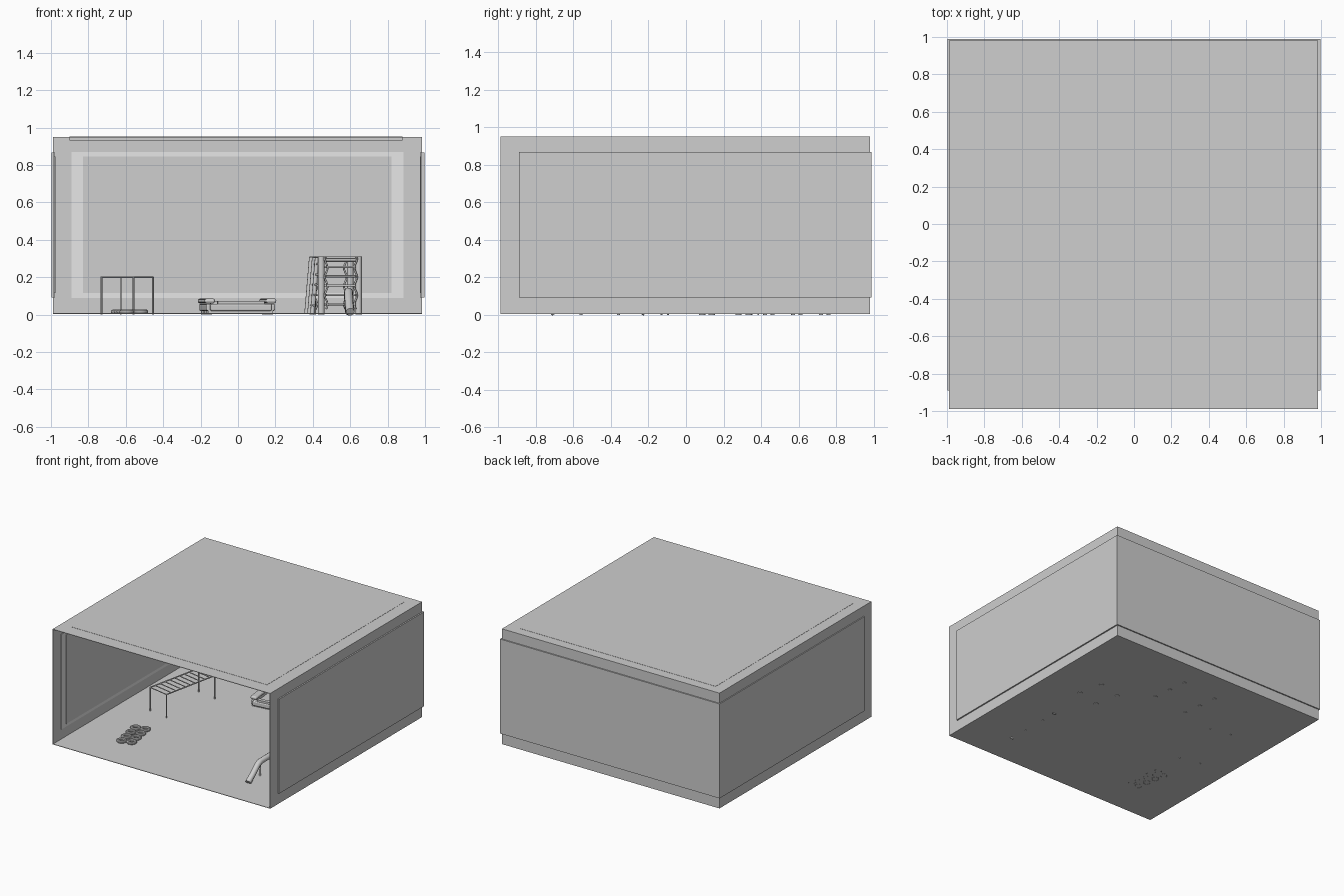
import bpy, math
from mathutils import Vector, Matrix

if "Cube" in bpy.data.objects:
    bpy.data.objects.remove(bpy.data.objects["Cube"])


def mat(name, v):
    m = bpy.data.materials.new(name)
    m.diffuse_color = (v, v, v, 1)
    m.use_nodes = True
    m.node_tree.nodes["Principled BSDF"].inputs["Base Color"].default_value = m.diffuse_color
    return m


GREY = mat("mid grey", 0.62)
LIGHT = mat("light grey", 0.83)


def box(name, lo, hi, m=GREY, bevel=0.0):
    bpy.ops.mesh.primitive_cube_add(size=1)
    o = bpy.context.object
    o.name = name
    lo, hi = Vector(lo), Vector(hi)
    d = hi - lo
    o.data.transform(Matrix.Translation((lo + hi) / 2) @ Matrix.Diagonal((d.x, d.y, d.z, 1)))
    o.data.materials.append(m)
    if bevel:
        b = o.modifiers.new("bevel", "BEVEL")
        b.width, b.segments = bevel, 3
    return o


def tube(name, pts, r, cyclic=False):
    c = bpy.data.curves.new(name, "CURVE")
    c.dimensions = "3D"
    c.bevel_depth, c.bevel_resolution, c.use_fill_caps = r, 3, True
    s = c.splines.new("POLY")
    s.points.add(len(pts) - 1)
    for p, q in zip(s.points, pts):
        p.co = (*q, 1)
    s.use_cyclic_u = cyclic
    o = bpy.data.objects.new(name, c)
    bpy.context.collection.objects.link(o)
    c.materials.append(GREY)
    return o


# Room shell, open at the front
X0, X1, Y0, Y1, Z0, Z1, T = -0.99, 0.985, -0.99, 0.98, 0.004, 0.95, 0.004
box("floor", (X0, Y0, Z0), (X1, Y1, Z0 + T))
box("roof", (X0, Y0, Z1 - T), (X1, Y1, Z1))
box("left_wall", (X0, Y0, Z0), (X0 + T, Y1, Z1))
box("right_wall", (X1 - T, Y0, Z0), (X1, Y1, Z1))
box("back_wall", (X0, Y1 - T, Z0), (X1, Y1, Z1))

# Outer cladding panels meeting at the back corners
box("left_cladding", (-0.998, -0.89, 0.092), (X0, 0.99, 0.867))
box("right_cladding", (X1, -0.89, 0.092), (0.996, 0.99, 0.867))
box("back_cladding", (X0, Y1, 0.092), (X1, 0.99, 0.867))
box("roof_panel", (-0.9, -0.88, 0.93), (0.88, 0.9, 0.9515))

# Inner panels: light surround with a grey centre
box("back_surround", (-0.89, 0.970, 0.09), (0.885, 0.977, 0.87), LIGHT)
box("back_panel", (-0.83, 0.966, 0.115), (0.82, 0.971, 0.845))
for side, x, d in (("left", X0 + T, 1), ("right", X1 - T, -1)):
    a, b, c = x, x + 0.005 * d, x + 0.009 * d
    box(side + "_surround", (min(a, b), -0.89, 0.09), (max(a, b), 0.88, 0.87), LIGHT)
    box(side + "_panel", (min(b, c), -0.83, 0.115), (max(b, c), 0.82, 0.845))

# Tyres lying in two slanted rows of four
for i in range(4):
    for j in range(2):
        x = -0.58 - 0.0153 * (i - 1.5) + 0.074 * (j - 0.5)
        y = -0.525 + 0.081 * (i - 1.5) + 0.022 * (j - 0.5)
        bpy.ops.mesh.primitive_torus_add(location=(x, y, 0.015), major_radius=0.028, minor_radius=0.012,
                                         major_segments=28, minor_segments=10)
        t = bpy.context.object
        t.name = "tyre"
        t.data.materials.append(GREY)
        bpy.ops.object.shade_smooth_by_angle()

# Monkey bars
A, B = Vector((-0.73, -0.096, 0.2)), Vector((-0.558, -0.13, 0.2))
D, C = Vector((-0.627, 0.385, 0.2)), Vector((-0.455, 0.35, 0.2))
for p in (A, B, C, D):
    tube("bars_post", [(p.x, p.y, 0.0), p], 0.005)
tube("bars_rail_left", [A, D], 0.005)
tube("bars_rail_right", [B, C], 0.005)
for i in range(11):
    tube("bars_rung", [A.lerp(D, i / 10), B.lerp(C, i / 10)], 0.004)

# Arched balance beam on two posts
tube("balance_beam", [(0.6, -0.725, 0.015), (0.595, -0.66, 0.055), (0.592, -0.59, 0.11), (0.591, -0.555, 0.122),
                      (0.59, -0.38, 0.122), (0.59, -0.345, 0.11), (0.592, -0.28, 0.055), (0.595, -0.215, 0.015)],
     0.023)
for y in (-0.56, -0.36):
    tube("beam_post", [(0.592, y, 0.0), (0.592, y, 0.115)], 0.008)

# Sandbox with raised corner seats
parts = []
W, H = 0.165, 0.16
for s in (-1, 1):
    parts.append(box("sandbox_side", (s * W - 0.02, -H, 0.02), (s * W + 0.02, H, 0.058), GREY, 0.008))
    parts.append(box("sandbox_end", (-W, s * H - 0.02, 0.02), (W, s * H + 0.02, 0.058), GREY, 0.008))
    parts.append(box("sandbox_seat", (s * W - 0.028, -H, 0.06), (s * W + 0.028, H, 0.086), GREY, 0.012))
    parts.append(box("sandbox_rim", (-W + 0.04, s * H - 0.015, 0.058), (W - 0.04, s * H + 0.015, 0.074)))
    for t in (-0.15, 0, 0.15):
        parts.append(box("sandbox_foot", (s * W - 0.01, t - 0.01, 0.0), (s * W + 0.01, t + 0.01, 0.03)))
parts.append(box("sand", (-W, -H, 0.008), (W, H, 0.04)))
for o in parts:
    o.location = (-0.005, 0.59, 0)
    o.rotation_euler.z = math.radians(7)

# Climbing tower: posts, top beams and deck
P = [Vector(p) for p in ((0.445, 0.086, 0), (0.645, 0.137, 0), (0.6, 0.335, 0), (0.4, 0.28, 0))]
for i, p in enumerate(P):
    q = P[(i + 1) % 4]
    tube("tower_post", [p, p + Vector((0, 0, 0.312))], 0.018)
    tube("tower_beam", [p + Vector((0, 0, 0.295)), q + Vector((0, 0, 0.295))], 0.013)


def climber(a, b, out, name):
    """Wavy side ropes with rungs between them."""
    o = Vector(out)
    for e, s in ((a, 1), (b, -1)):
        along = (b - a).normalized() * s
        tube(name + "_rope", [e + o + along * (0.022 + 0.008 * math.sin(k * 0.9)) + Vector((0, 0, 0.03 + k * 0.014))
                              for k in range(21)], 0.005)
    for k in range(6):
        z = Vector((0, 0, 0.055 + k * 0.05))
        tube(name + "_rung", [a.lerp(b, 0.11) + o + z, a.lerp(b, 0.89) + o + z], 0.006)


climber(P[0], P[1], (0.005, -0.02, 0), "front_climber")
climber(P[3], P[2], (-0.005, 0.02, 0), "back_climber")

# Slanted boards leaning on the left of the tower
for t in (0.15, 0.5, 0.85):
    p = P[0].lerp(P[3], t)
    tube("leaning_pole", [(p.x - 0.04, p.y - 0.005, 0.008), (p.x - 0.015, p.y, 0.305)], 0.012)
for k in range(5):
    s = -0.038 + 0.005 * k
    z = 0.05 + 0.055 * k
    tube("leaning_rung", [(P[0].x + s, P[0].y, z), (P[3].x + s + 0.01, P[3].y, z)], 0.006)
